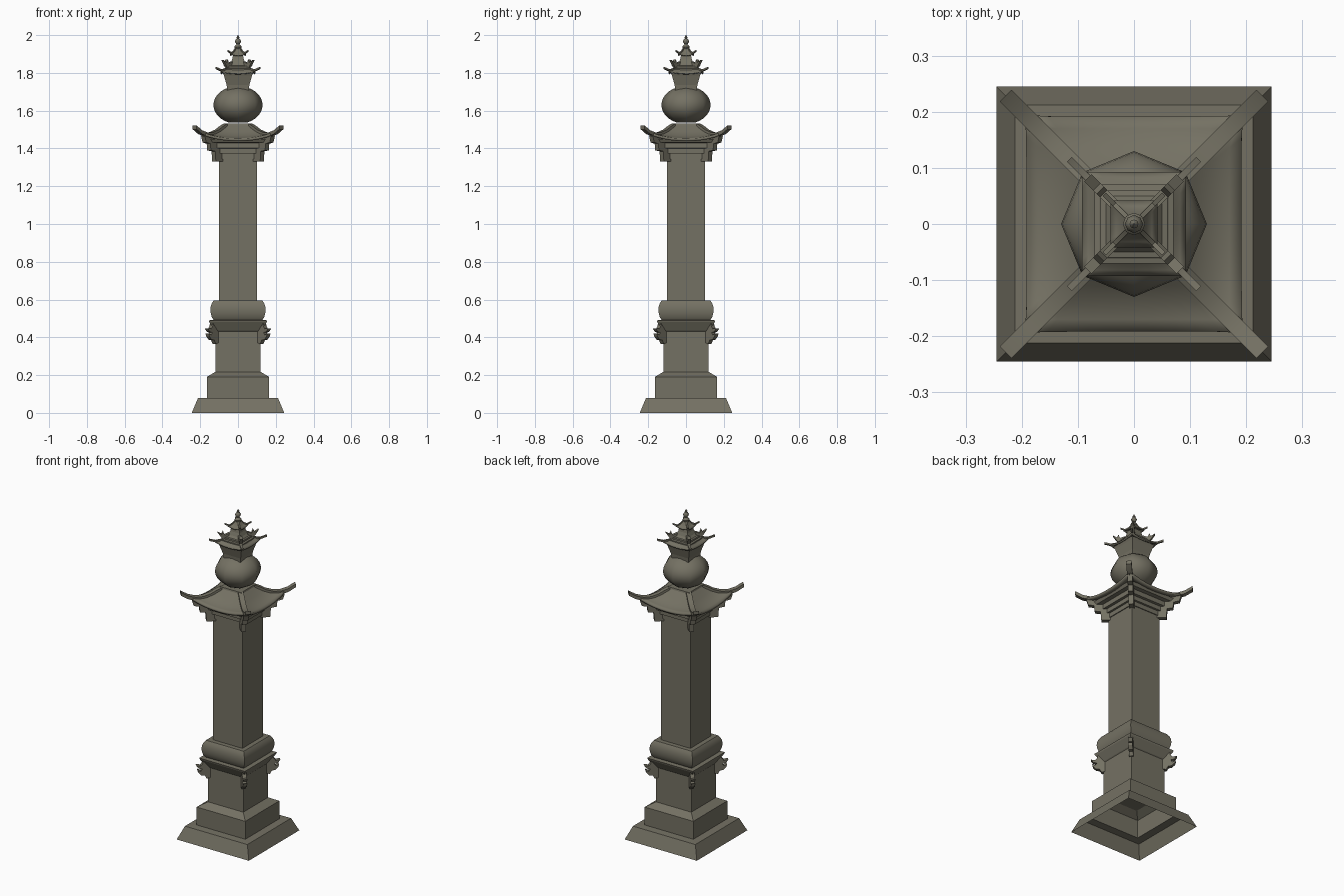
import bpy, bmesh, math

if "Cube" in bpy.data.objects:
    bpy.data.objects.remove(bpy.data.objects["Cube"])

stone = bpy.data.materials.new("grey olive stone")
stone.diffuse_color = (0.175, 0.165, 0.125, 1)
stone.use_nodes = True
stone.node_tree.nodes["Principled BSDF"].inputs["Base Color"].default_value = stone.diffuse_color


def finish(name, verts, faces, smooth=None):
    me = bpy.data.meshes.new(name)
    me.from_pydata(verts, [], faces)
    bm = bmesh.new()
    bm.from_mesh(me)
    bmesh.ops.recalc_face_normals(bm, faces=bm.faces)
    bm.to_mesh(me)
    bm.free()
    me.materials.append(stone)
    ob = bpy.data.objects.new(name, me)
    bpy.context.collection.objects.link(ob)
    if smooth:
        bpy.context.view_layer.objects.active = ob
        ob.select_set(True)
        bpy.ops.object.shade_smooth_by_angle(angle=math.radians(smooth))
        ob.select_set(False)
    return ob


def stack(name, prof, n=4, cap_bottom=True, smooth=None):
    """Turn a (half width, z) profile into a square or many-sided solid."""
    k, off = (math.sqrt(2), math.pi / 4) if n == 4 else (1, 0)
    verts = [(r * k * math.cos(off + i * math.tau / n),
              r * k * math.sin(off + i * math.tau / n), z)
             for r, z in prof for i in range(n)]
    faces = [(a * n + i, a * n + (i + 1) % n, (a + 1) * n + (i + 1) % n, (a + 1) * n + i)
             for a in range(len(prof) - 1) for i in range(n)]
    faces.append(tuple(range((len(prof) - 1) * n, len(prof) * n)))
    if cap_bottom:
        faces.append(tuple(range(n))[::-1])
    return finish(name, verts, faces, smooth)


def corner_plates(name, pts, width, smooth=None):
    """Extrude an (x=y, z) outline across each of the four diagonals."""
    verts, faces, m = [], [], len(pts)
    d = width / 2 / math.sqrt(2)
    for sx, sy in ((1, 1), (-1, 1), (-1, -1), (1, -1)):
        b = len(verts)
        for s in (-d, d):
            verts += [(sx * (r + s), sy * (r - s), z) for r, z in pts]
        faces += [tuple(range(b, b + m)), tuple(range(b + m, b + 2 * m))[::-1]]
        faces += [(b + i, b + (i + 1) % m, b + m + (i + 1) % m, b + m + i) for i in range(m)]
    return finish(name, verts, faces, smooth)


def swept_roof(name, rows, thick, seg=10):
    """Square roof from rows of (half width, z mid side, z corner)."""
    verts, n = [], 4 * seg
    for h, zm, zc in rows:
        for side in range(4):
            c, s = math.cos(side * math.pi / 2), math.sin(side * math.pi / 2)
            for i in range(seg):
                u = 2 * i / seg - 1
                x, y = u * h, -h
                verts.append((c * x - s * y, s * x + c * y, zm + (zc - zm) * abs(u) ** 2.2))
    faces = [(a * n + i, a * n + (i + 1) % n, (a + 1) * n + (i + 1) % n, (a + 1) * n + i)
             for a in range(len(rows) - 1) for i in range(n)]
    faces.append(tuple(range(n))[::-1])
    ob = finish(name, verts, faces, 30)
    m = ob.modifiers.new("thickness", "SOLIDIFY")
    m.thickness = thick
    m.offset = -1
    # ensure the roof surface faces up so it thickens downwards
    if sum(p.normal.z * p.area for p in ob.data.polygons) < 0:
        ob.data.flip_normals()
    return ob


def ridge(name, path, thick, width):
    corner_plates(name, path + [(r, z - thick) for r, z in reversed(path)], width, 30)


# Pedestal, hollow underneath
stack("stepped_base", [(.245, 0), (.212, .078), (.165, .08), (.165, .19), (.12, .217)],
      cap_bottom=False)
stack("pedestal", [(.12, .215), (.12, .43), (.125, .435), (.152, .48), (.155, .49), (.13, .492)])

# Carved scrolls on the pedestal corners
corner_plates("pedestal_scrolls", [
    (.112, .37), (.126, .365), (.134, .385), (.148, .388), (.160, .405), (.163, .42),
    (.150, .412), (.144, .425), (.158, .43), (.168, .448), (.150, .445), (.142, .46),
    (.14, .475), (.112, .475)], .024)

# Rounded cushion and column
stack("cushion", [(.127, .49), (.138, .505), (.144, .525), (.146, .545), (.144, .565),
                  (.138, .582), (.128, .596)], smooth=40)
stack("column", [(.1, .59), (.1, 1.36)])

# Capital mouldings and corner brackets
stack("capital", [(.105, 1.345), (.105, 1.372), (.115, 1.374), (.115, 1.4), (.13, 1.402),
                  (.13, 1.43), (.155, 1.432), (.165, 1.45)])
corner_plates("capital_brackets", [
    (.09, 1.33), (.127, 1.33), (.13, 1.385), (.153, 1.39), (.156, 1.425), (.178, 1.432),
    (.185, 1.465), (.09, 1.465)], .028)

# Main roof with upturned corner ridges
swept_roof("main_roof", [(.07, 1.525, 1.525), (.085, 1.512, 1.513), (.11, 1.488, 1.495),
                         (.14, 1.467, 1.48), (.17, 1.456, 1.478), (.192, 1.452, 1.488)], .014)
ridge("main_ridges", [(.065, 1.532), (.085, 1.52), (.11, 1.5), (.14, 1.486), (.17, 1.484),
                      (.2, 1.496), (.229, 1.521)], .02, .03)
stack("roof_cap", [(.075, 1.515), (.07, 1.532)])

# Eight-sided orb
orb = [(.13 * math.cos(t), 1.63 + .1 * math.sin(t))
       for t in (math.radians(-68 + 136 * i / 12) for i in range(13))]
stack("orb", [(r * 1.0, z) for r, z in orb], n=8, smooth=60)

# Small pavilion on the orb
stack("pavilion_body", [(.056, 1.7), (.06, 1.735), (.074, 1.785), (.08, 1.8)])
swept_roof("pavilion_roof", [(.06, 1.826, 1.826), (.07, 1.816, 1.819), (.082, 1.806, 1.813),
                             (.093, 1.799, 1.816)], .008, 6)
ridge("pavilion_ridges", [(.055, 1.832), (.07, 1.823), (.09, 1.819), (.115, 1.83)], .01, .012)
stack("pavilion_steps", [(.07, 1.813), (.07, 1.823), (.06, 1.825), (.06, 1.836), (.05, 1.838),
                         (.04, 1.85), (.031, 1.87), (.026, 1.895)])
corner_plates("pavilion_horns", [(.04, 1.83), (.062, 1.828), (.07, 1.842), (.082, 1.868),
                                 (.066, 1.855), (.06, 1.872), (.054, 1.85), (.035, 1.86)], .018)

# Upper roof and finial
swept_roof("upper_roof", [(.012, 1.935, 1.935), (.022, 1.914, 1.916), (.032, 1.9, 1.905),
                          (.042, 1.894, 1.905)], .006, 6)
ridge("upper_ridges", [(.01, 1.938), (.022, 1.919), (.035, 1.908), (.053, 1.92)], .008, .008)
stack("finial", [(.014, 1.92), (.02, 1.938), (.012, 1.947), (.008, 1.952), (.015, 1.962),
                 (.016, 1.97), (.01, 1.98), (.006, 1.983), (.008, 1.988), (.001, 2.0)],
      n=8, smooth=40)
